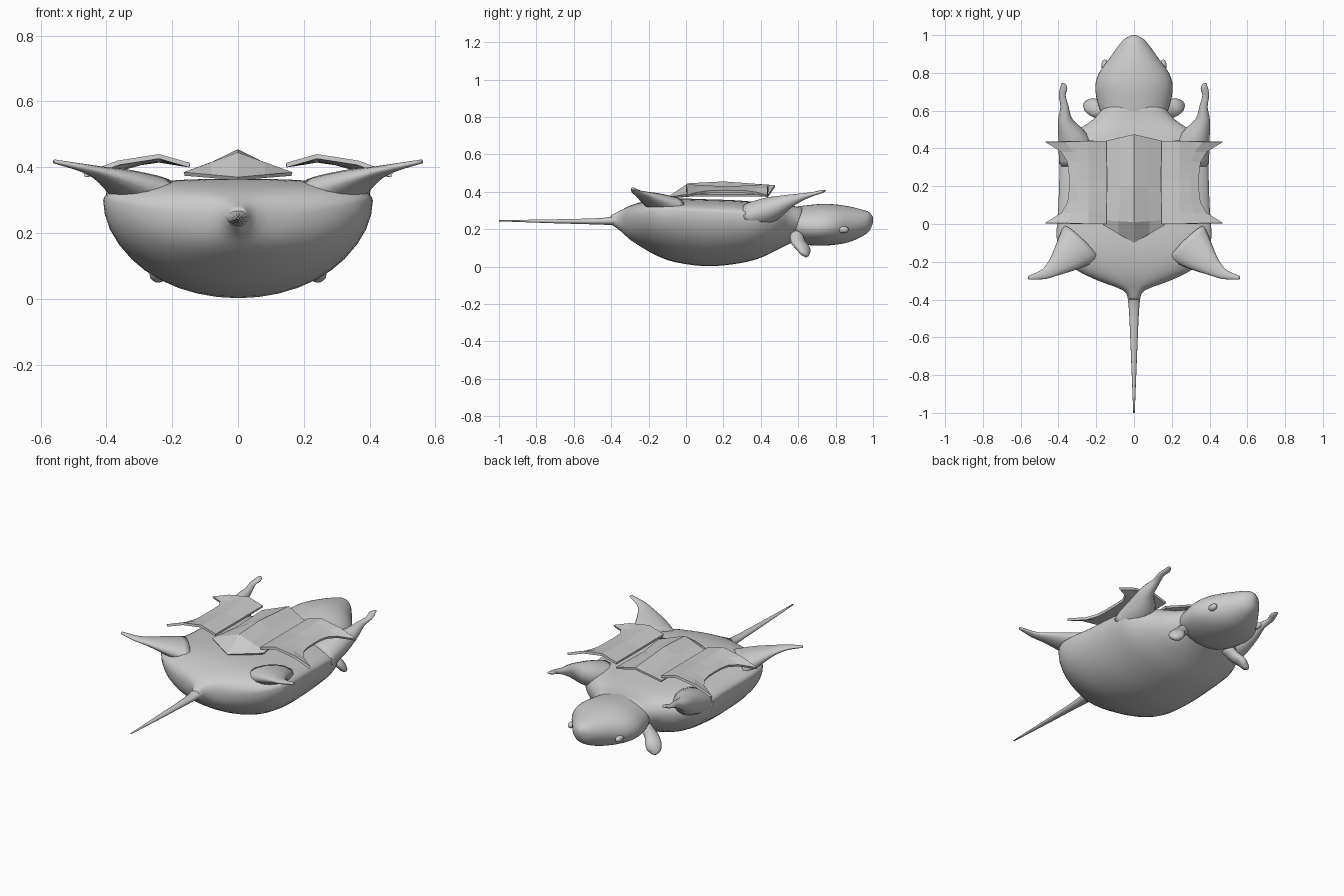
import bpy, bmesh
from math import sin, cos, pi
from mathutils import Vector


def finish(name, bm, smooth=True):
    bmesh.ops.recalc_face_normals(bm, faces=bm.faces)
    me = bpy.data.meshes.new(name)
    bm.to_mesh(me)
    bm.free()
    ob = bpy.data.objects.new(name, me)
    bpy.context.collection.objects.link(ob)
    for p in me.polygons:
        p.use_smooth = smooth
    return ob


def skin(name, rings):
    bm = bmesh.new()
    rs = [[bm.verts.new(p) for p in r] for r in rings]
    n = len(rs[0])
    for a, b in zip(rs, rs[1:]):
        for i in range(n):
            bm.faces.new((a[i], a[(i + 1) % n], b[(i + 1) % n], b[i]))
    bm.faces.new(rs[0])
    bm.faces.new(rs[-1])
    return finish(name, bm)


def spline(rows, steps=3):
    # Catmull-Rom refinement of tuples
    v = [Vector(r) for r in rows]
    out = []
    for i in range(len(v) - 1):
        p0, p1, p2, p3 = v[max(i - 1, 0)], v[i], v[i + 1], v[min(i + 2, len(v) - 1)]
        for k in range(steps):
            t = k / steps
            out.append(0.5 * (2 * p1 + (p2 - p0) * t + (2 * p0 - 5 * p1 + 4 * p2 - p3) * t * t
                              + (3 * p1 - p0 - 3 * p2 + p3) * t ** 3))
    return out + [v[-1]]


def limb(name, rows, seg=14):
    # rows: x, y, z, half width, half thickness
    rows = spline(rows)
    rings = []
    for i, r in enumerate(rows):
        c = Vector(r[:3])
        t = Vector(rows[min(i + 1, len(rows) - 1)][:3]) - Vector(rows[max(i - 1, 0)][:3])
        side = t.cross(Vector((0, 0, 1))).normalized()
        up = side.cross(t).normalized()
        rings.append([c + side * r[3] * cos(2 * pi * k / seg) + up * r[4] * sin(2 * pi * k / seg)
                      for k in range(seg)])
    return skin(name, rings)


def mirror(ob):
    m = ob.modifiers.new("mirror", 'MIRROR')
    m.use_axis[0] = True
    m.use_mirror_merge = False
    return ob


def trunk(name, rows, power, seg=40):
    # rows: y, half width, bottom z, widest z, top z
    rings = []
    for y, w, lo, mid, hi in spline(rows):
        ring = []
        for k in range(seg):
            a = 2 * pi * k / seg
            c, s = cos(a), sin(a)
            e = power if s > 0 else 1
            x = w * (abs(c) ** e) * (1 if c >= 0 else -1)
            z = mid + ((hi - mid) * s if s > 0 else (mid - lo) * s)
            ring.append((x, y, z))
        rings.append(ring)
    return skin(name, rings)


# Body lying on its back, belly up
trunk("body", [
    (-0.40, 0.025, 0.225, 0.25, 0.275), (-0.35, 0.06, 0.19, 0.25, 0.30),
    (-0.30, 0.19, 0.145, 0.26, 0.325), (-0.24, 0.31, 0.105, 0.28, 0.345),
    (-0.16, 0.39, 0.06, 0.30, 0.36), (-0.06, 0.41, 0.024, 0.30, 0.365),
    (0.10, 0.40, 0.002, 0.29, 0.36), (0.25, 0.395, 0.012, 0.285, 0.355),
    (0.38, 0.385, 0.04, 0.27, 0.345), (0.48, 0.32, 0.085, 0.25, 0.335),
    (0.55, 0.22, 0.12, 0.24, 0.325), (0.62, 0.16, 0.15, 0.24, 0.32)], 0.75)

# Head with pointed muzzle
trunk("head", [
    (0.53, 0.12, 0.17, 0.23, 0.30), (0.58, 0.17, 0.13, 0.22, 0.318),
    (0.65, 0.195, 0.115, 0.21, 0.328), (0.73, 0.205, 0.112, 0.21, 0.335),
    (0.80, 0.185, 0.117, 0.215, 0.332), (0.87, 0.135, 0.13, 0.225, 0.322),
    (0.94, 0.085, 0.16, 0.235, 0.305), (0.98, 0.05, 0.19, 0.245, 0.29),
    (1.0, 0.01, 0.235, 0.25, 0.265)], 1.0)

# Tail
limb("tail", [(0, -0.30, 0.25, 0.10, 0.06), (0, -0.36, 0.25, 0.045, 0.035),
              (0, -0.44, 0.242, 0.028, 0.019), (0, -0.7, 0.242, 0.016, 0.011),
              (0, -1.0, 0.245, 0.004, 0.003)])

# Legs reaching upward and outward
mirror(limb("front_leg", [
    (0.29, 0.34, 0.27, 0.11, 0.07), (0.325, 0.45, 0.305, 0.08, 0.068),
    (0.363, 0.54, 0.345, 0.042, 0.04), (0.368, 0.62, 0.372, 0.022, 0.02),
    (0.38, 0.68, 0.388, 0.018, 0.011), (0.372, 0.72, 0.399, 0.019, 0.009),
    (0.378, 0.745, 0.406, 0.008, 0.004)]))
mirror(limb("hind_leg", [
    (0.28, -0.10, 0.32, 0.13, 0.06), (0.35, -0.17, 0.355, 0.09, 0.04),
    (0.42, -0.23, 0.383, 0.048, 0.02), (0.48, -0.267, 0.40, 0.026, 0.012),
    (0.56, -0.285, 0.418, 0.010, 0.006)]))

# Ears
mirror(limb("ear", [
    (0.15, 0.59, 0.17, 0.035, 0.03), (0.195, 0.60, 0.13, 0.04, 0.028),
    (0.225, 0.625, 0.10, 0.045, 0.025), (0.24, 0.64, 0.07, 0.035, 0.02),
    (0.245, 0.65, 0.055, 0.012, 0.01)]))

# Eyes
bm = bmesh.new()
bmesh.ops.create_icosphere(bm, subdivisions=2, radius=1)
for v in bm.verts:
    v.co = (0.155 + v.co.x * 0.018, 0.84 + v.co.y * 0.032, 0.197 + v.co.z * 0.019)
mirror(finish("eye", bm))


def sheet(name, rows, thickness):
    bm = bmesh.new()
    g = [[bm.verts.new(p) for p in r] for r in rows]
    for a, b in zip(g, g[1:]):
        for i in range(len(a) - 1):
            bm.faces.new((a[i], a[i + 1], b[i + 1], b[i]))
    ob = finish(name, bm, False)
    if ob.data.polygons[0].normal.z < 0:
        ob.data.flip_normals()
    m = ob.modifiers.new("thickness", 'SOLIDIFY')
    m.thickness = thickness
    m.offset = -1
    return ob


# Ridged centre panel with a pointed lower end
sheet("centre_panel", [[(-w, y, 0.385), (-w * 0.5, (y + yc) / 2, (0.385 + zc) / 2), (0, yc, zc),
                        (w * 0.5, (y + yc) / 2, (0.385 + zc) / 2), (w, y, 0.385)]
                       for y, yc, w, zc in [(-0.005, -0.10, 0.165, 0.37), (0.02, 0.01, 0.165, 0.445),
                                            (0.20, 0.20, 0.14, 0.455), (0.44, 0.475, 0.15, 0.435)]], 0.012)

# Curved side panels with flared corners
rows = []
for i in range(9):
    t = i / 8
    e = abs(2 * t - 1)
    y = 0.44 * t
    outer = 0.345 + 0.125 * e ** 4
    rows.append([(0.145, y, 0.413), (0.24, y, 0.428 + 0.012 * e),
                 (0.24 + (outer - 0.24) * 0.55, y - 0.005 * (2 * t - 1), 0.42),
                 (outer, y - 0.006 * (2 * t - 1), 0.408 - 0.026 * e ** 3)])
mirror(sheet("side_panel", rows, 0.014))
